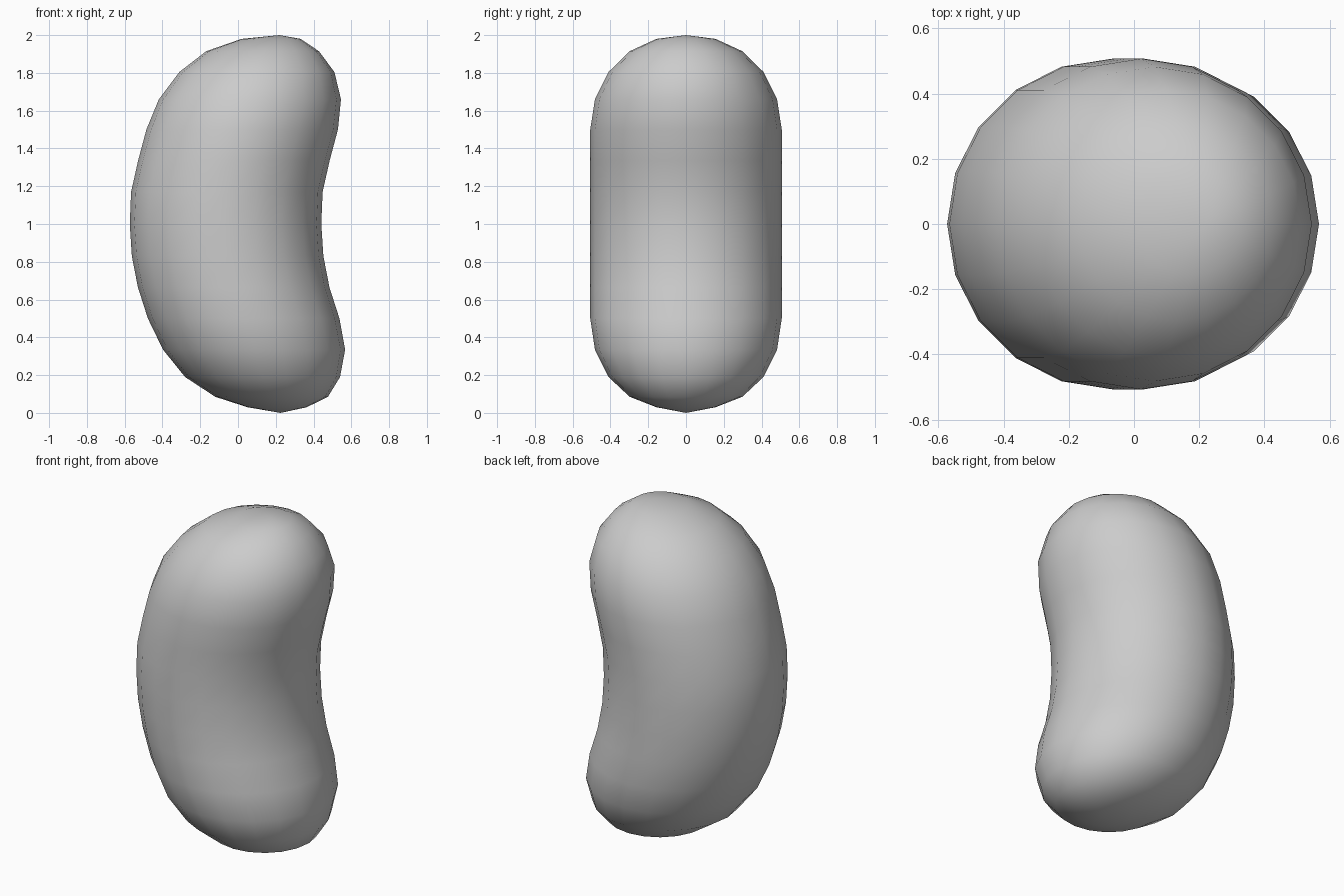
import bpy, bmesh, math

if "Cube" in bpy.data.objects:
    bpy.data.objects.remove(bpy.data.objects["Cube"])

# Bean: a 20-sided capsule whose rings are shifted in x along a curved spine
SEGS = 20
RADIUS = 0.507

# Ring heights and spine x offsets, bottom to top
heights = [0.03, 0.085, 0.19, 0.335, 0.5, 0.665, 0.83, 1.0,
           1.17, 1.335, 1.5, 1.66, 1.805, 1.915, 1.98]
spine = [0.207, 0.178, 0.13, 0.085, 0.03, -0.023, -0.055, -0.066,
         -0.059, -0.022, 0.022, 0.063, 0.10, 0.13, 0.175]
BOTTOM, TOP = (0.225, 0, 0), (0.22, 0, 2)


def ring_radius(i):
    # Hemispherical caps in 18 degree steps, straight body between
    step = min(i + 1, len(heights) - i, 5)
    return RADIUS * math.sin(math.radians(18 * step))


bm = bmesh.new()
rings = []
for i, (z, x) in enumerate(zip(heights, spine)):
    r = ring_radius(i)
    rings.append([bm.verts.new((x + r * math.cos(a), r * math.sin(a), z))
                  for a in (2 * math.pi * k / SEGS for k in range(SEGS))])

low, high = bm.verts.new(BOTTOM), bm.verts.new(TOP)
for k in range(SEGS):
    n = (k + 1) % SEGS
    bm.faces.new((low, rings[0][n], rings[0][k]))
    bm.faces.new((high, rings[-1][k], rings[-1][n]))
    for a, b in zip(rings, rings[1:]):
        bm.faces.new((a[k], a[n], b[n], b[k]))

for f in bm.faces:
    f.smooth = True
mesh = bpy.data.meshes.new("bean")
bm.to_mesh(mesh)
bm.free()
bean = bpy.data.objects.new("bean", mesh)
bpy.context.collection.objects.link(bean)
